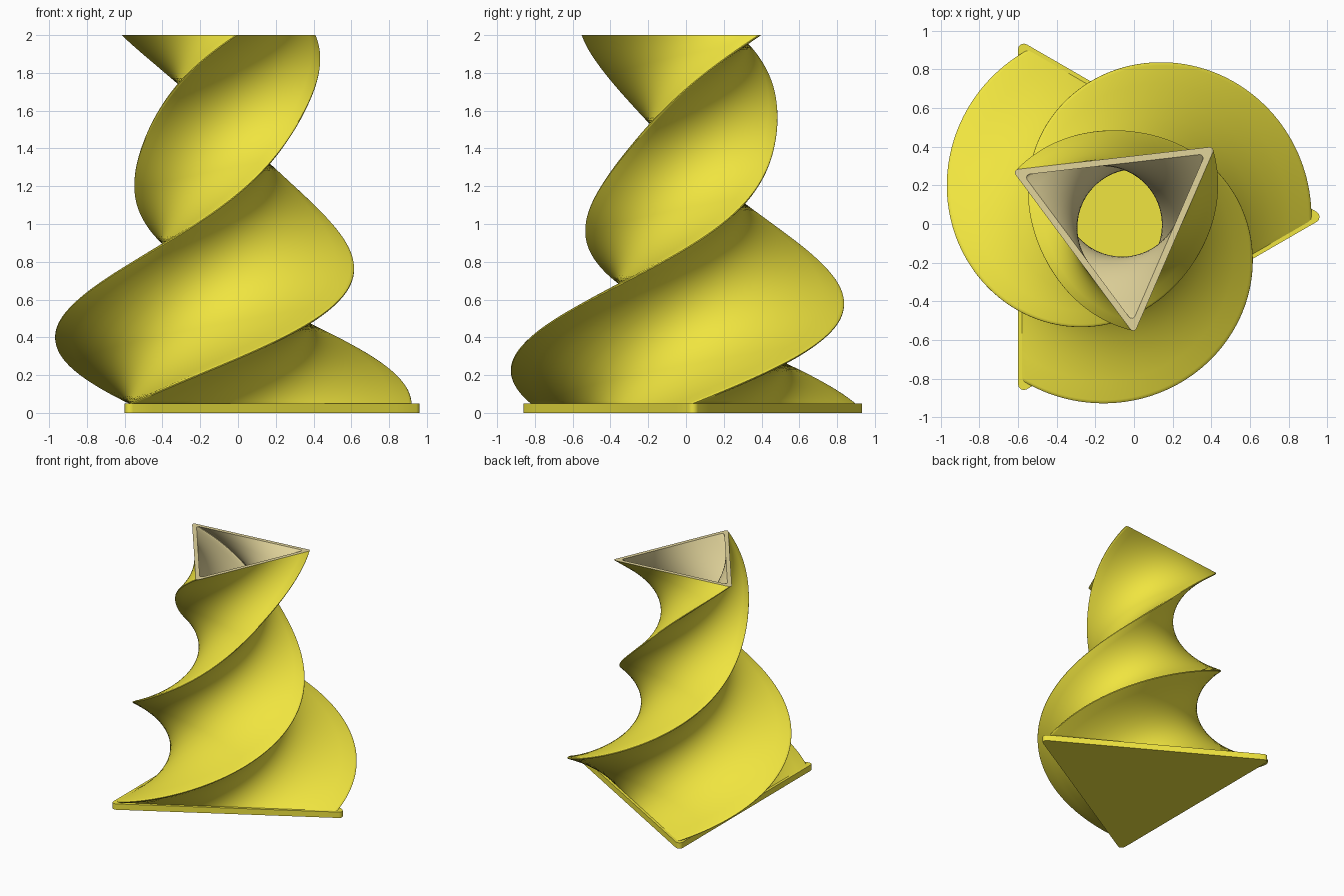
import bpy, bmesh
from math import sin, cos, pi, radians

if "Cube" in bpy.data.objects:
    bpy.data.objects.remove(bpy.data.objects["Cube"])

CX, CY = -0.07, 0.037        # twist axis
Z0, Z1 = 0.05, 2.0           # wall range above the base slab
TWIST = radians(276.6)


def material(name, rgb):
    m = bpy.data.materials.new(name)
    m.diffuse_color = (*rgb, 1)
    m.use_nodes = True
    m.node_tree.nodes["Principled BSDF"].inputs["Base Color"].default_value = m.diffuse_color
    return m


yellow = material("yellow", (0.87, 0.78, 0.05))
tan = material("tan", (0.76, 0.66, 0.33))


def triangle(R, r, side=14, arc=4):
    """Rounded triangle: corner centres at radius R, corner radius r, subdivided sides."""
    corners = []
    for k in range(3):
        a = k * 2 * pi / 3
        corners.append([(R * cos(a) + r * cos(a + t), R * sin(a) + r * sin(a + t))
                        for t in [(-1 + 2 * i / arc) * pi / 3 for i in range(arc + 1)]])
    pts = []
    for k in range(3):
        pts += corners[k]
        p, q = corners[k][-1], corners[(k + 1) % 3][0]
        pts += [(p[0] + (q[0] - p[0]) * i / side, p[1] + (q[1] - p[1]) * i / side)
                for i in range(1, side)]
    return pts


def ring(bm, pts, z, s=1.0, a=0.0):
    return [bm.verts.new((CX + s * (x * cos(a) - y * sin(a)),
                          CY + s * (x * sin(a) + y * cos(a)), z)) for x, y in pts]


def bridge(bm, a, b, mat=0):
    n = len(a)
    for i in range(n):
        j = (i + 1) % n
        bm.faces.new((a[i], a[j], b[j], b[i])).material_index = mat


def finish(bm, name, mats):
    bmesh.ops.recalc_face_normals(bm, faces=bm.faces[:])
    me = bpy.data.meshes.new(name)
    bm.to_mesh(me)
    bm.free()
    ob = bpy.data.objects.new(name, me)
    bpy.context.collection.objects.link(ob)
    for m in mats:
        me.materials.append(m)
    bpy.ops.object.select_all(action='DESELECT')
    ob.select_set(True)
    bpy.context.view_layer.objects.active = ob
    bpy.ops.object.shade_smooth_by_angle(angle=radians(35))
    return ob


# base slab
bm = bmesh.new()
slab = triangle(1.0, 0.03)
low, high = ring(bm, slab, 0), ring(bm, slab, Z0)
bridge(bm, low, high)
bm.faces.new(low[::-1])
bm.faces.new(high)
finish(bm, "base_slab", [yellow])

# twisted wall: the section turns steadily while its size follows a cosine
bm = bmesh.new()
outer_pts = triangle(0.97, 0.03)
inner_pts = triangle(0.86, 0.03)
N = 140
outer, inner = [], []
for i in range(N + 1):
    t = i / N
    z = Z0 + (Z1 - Z0) * t
    a = TWIST * t
    s = 0.717 + 0.271 * cos(a * 180 / 205)
    outer.append(ring(bm, outer_pts, z, s, a))
    inner.append(ring(bm, inner_pts, z, s, a))
for i in range(N):
    bridge(bm, outer[i], outer[i + 1])
    bridge(bm, inner[i + 1], inner[i], 1)
bridge(bm, outer[-1], inner[-1], 1)      # rim
bridge(bm, inner[0], outer[0])           # foot
finish(bm, "twisted_wall", [yellow, tan])
